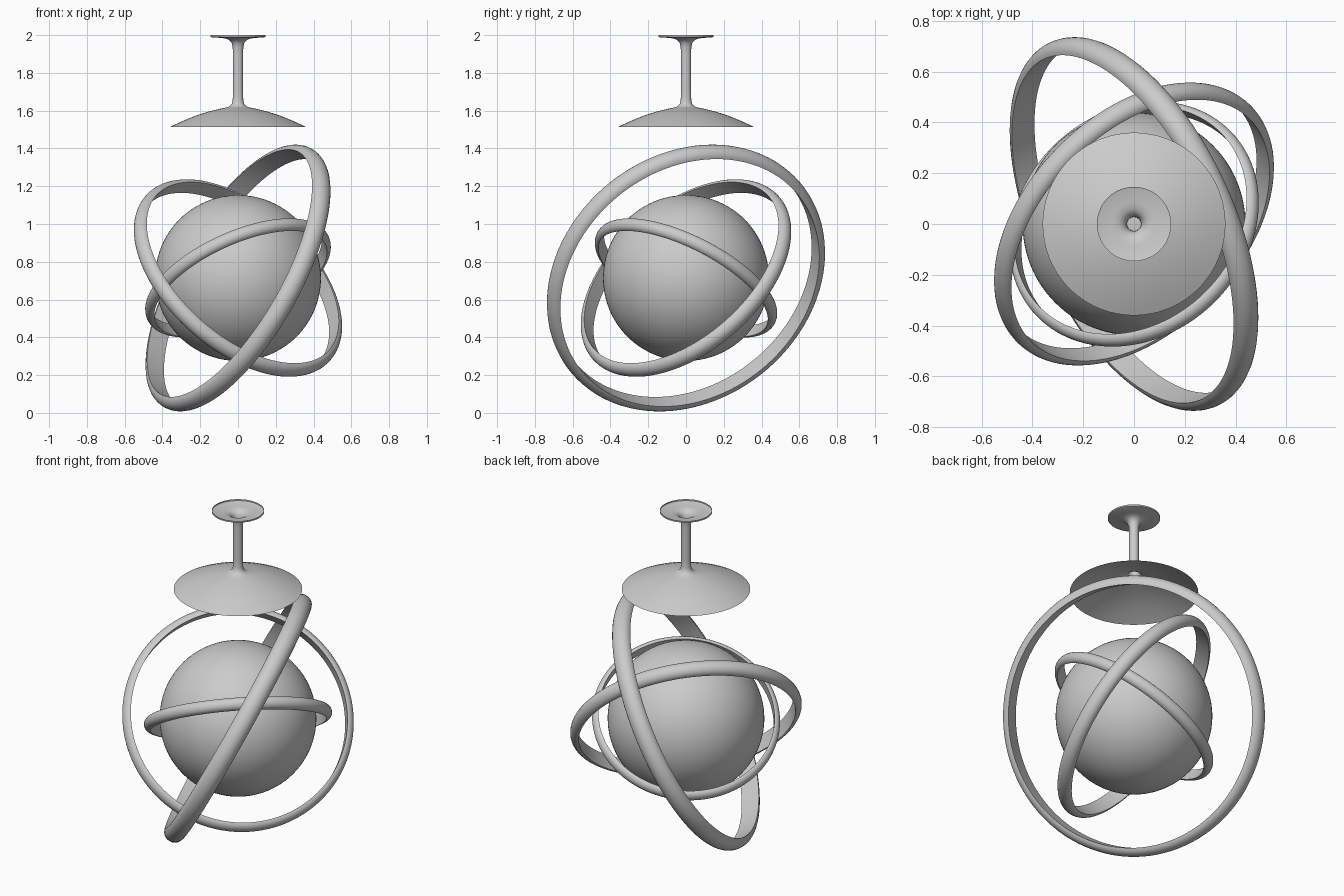
import bpy, bmesh, math
from mathutils import Vector

if "Cube" in bpy.data.objects:
    bpy.data.objects.remove(bpy.data.objects["Cube"])

CENTRE = Vector((0, 0, 0.714))


def lathe(name, profile, steps, closed=False):
    """Spin an (r, z) profile round the z axis."""
    bm = bmesh.new()
    rings = []
    for i in range(steps):
        a = 2 * math.pi * i / steps
        rings.append([bm.verts.new((r * math.cos(a), r * math.sin(a), z)) for r, z in profile])
    n = len(profile)
    for i in range(steps):
        a, b = rings[i], rings[(i + 1) % steps]
        for j in range(n if closed else n - 1):
            k = (j + 1) % n
            bm.faces.new((a[j], b[j], b[k], a[k]))
    if closed:
        bmesh.ops.recalc_face_normals(bm, faces=bm.faces)
    mesh = bpy.data.meshes.new(name)
    bm.to_mesh(mesh)
    bm.free()
    obj = bpy.data.objects.new(name, mesh)
    bpy.context.collection.objects.link(obj)
    return obj


def smooth(obj, angle=40):
    bpy.ops.object.select_all(action='DESELECT')
    obj.select_set(True)
    bpy.context.view_layer.objects.active = obj
    bpy.ops.object.shade_smooth_by_angle(angle=math.radians(angle))


def band(name, radius, normal):
    """D-section hoop: flat inside, rounded outside, facing along normal."""
    k = radius / 0.788
    depth, half = 0.05 * k, 0.055 * k
    steps = 12
    section = []
    for i in range(steps + 1):
        a = -math.pi / 2 + math.pi * i / steps
        section.append((radius - depth + depth * math.cos(a), half * math.sin(a)))
    obj = lathe(name, section, 128, closed=True)
    obj.location = CENTRE
    obj.rotation_mode = 'QUATERNION'
    obj.rotation_quaternion = Vector(normal).to_track_quat('Z', 'Y')
    smooth(obj)


# Globe
bpy.ops.mesh.primitive_uv_sphere_add(segments=96, ring_count=48, radius=0.439, location=CENTRE)
globe = bpy.context.object
globe.name = "globe"
smooth(globe)

# Three tilted hoops
band("outer_hoop", 0.788, (0.805, 0.37, -0.46))
band("middle_hoop", 0.655, (0.56, -0.545, 0.624))
band("inner_hoop", 0.528, (-0.38, 0.42, 0.825))

# Hanging stem: open shade, thin tube and flared ceiling flange
stem = lathe("shade_and_stem", [
    (0.36, 1.513), (0.33, 1.528), (0.28, 1.551), (0.22, 1.575), (0.16, 1.594),
    (0.10, 1.609), (0.06, 1.617), (0.043, 1.624), (0.033, 1.636), (0.028, 1.655),
    (0.027, 1.70), (0.027, 1.90), (0.028, 1.935), (0.033, 1.957), (0.043, 1.971),
    (0.06, 1.980), (0.085, 1.985), (0.138, 1.988), (0.146, 1.991), (0.146, 2.0),
], 96)
smooth(stem)
